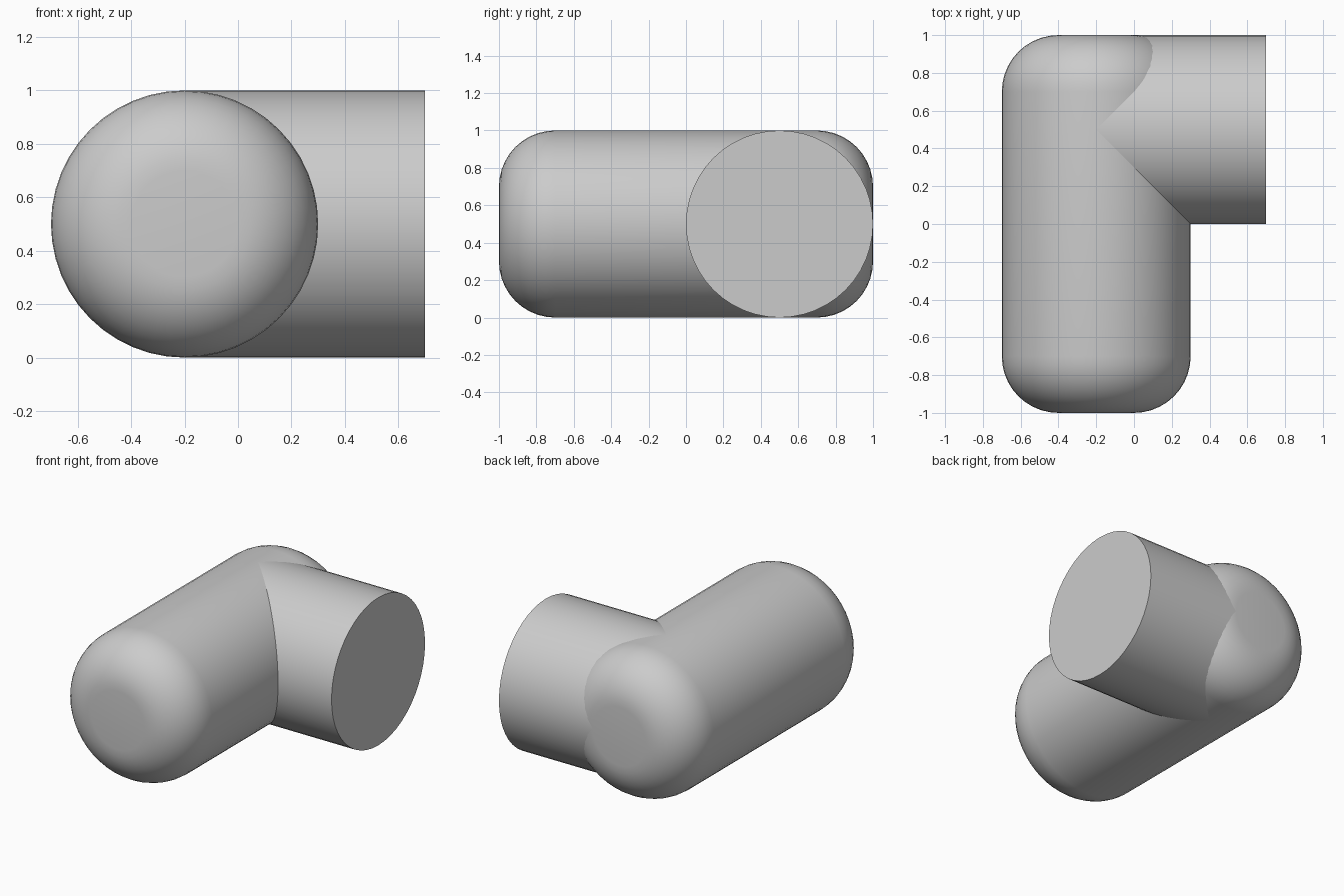
import bpy
import bmesh
from math import radians
from mathutils import Matrix, Vector

cube = bpy.data.objects.get("Cube")
if cube:
    bpy.data.objects.remove(cube, do_unlink=True)

RADIUS = 0.5
SEGMENTS = 48

grey = bpy.data.materials.new("light_grey")
grey.use_nodes = True
colour = (0.6, 0.6, 0.6, 1)
grey.diffuse_color = colour
grey.node_tree.nodes["Principled BSDF"].inputs["Base Color"].default_value = colour


def pipe(name, start, end, rounding=0):
    """Closed cylinder from start to end, with optionally rounded rims."""
    start, end = Vector(start), Vector(end)
    axis = end - start
    bm = bmesh.new()
    bmesh.ops.create_cone(bm, cap_ends=True, segments=SEGMENTS,
                          radius1=RADIUS, radius2=RADIUS, depth=axis.length)
    if rounding:
        rims = [e for e in bm.edges if e.calc_face_angle() > radians(60)]
        bmesh.ops.bevel(bm, geom=rims, offset=rounding, segments=10,
                        profile=0.5, affect='EDGES')
    turn = Vector((0, 0, 1)).rotation_difference(axis).to_matrix().to_4x4()
    bm.transform(Matrix.Translation((start + end) / 2) @ turn)
    mesh = bpy.data.meshes.new(name)
    bm.to_mesh(mesh)
    bm.free()
    mesh.materials.append(grey)
    obj = bpy.data.objects.new(name, mesh)
    bpy.context.collection.objects.link(obj)
    bpy.ops.object.select_all(action='DESELECT')
    obj.select_set(True)
    bpy.context.view_layer.objects.active = obj
    bpy.ops.object.shade_smooth_by_angle(angle=radians(30))
    return obj


# Long body with rounded ends
pipe("main_body", (-0.2, -1, 0.5), (-0.2, 1, 0.5), rounding=0.3)

# Flat-ended side branch, starting on the body's axis
pipe("side_branch", (-0.2, 0.5, 0.5), (0.7, 0.5, 0.5))
